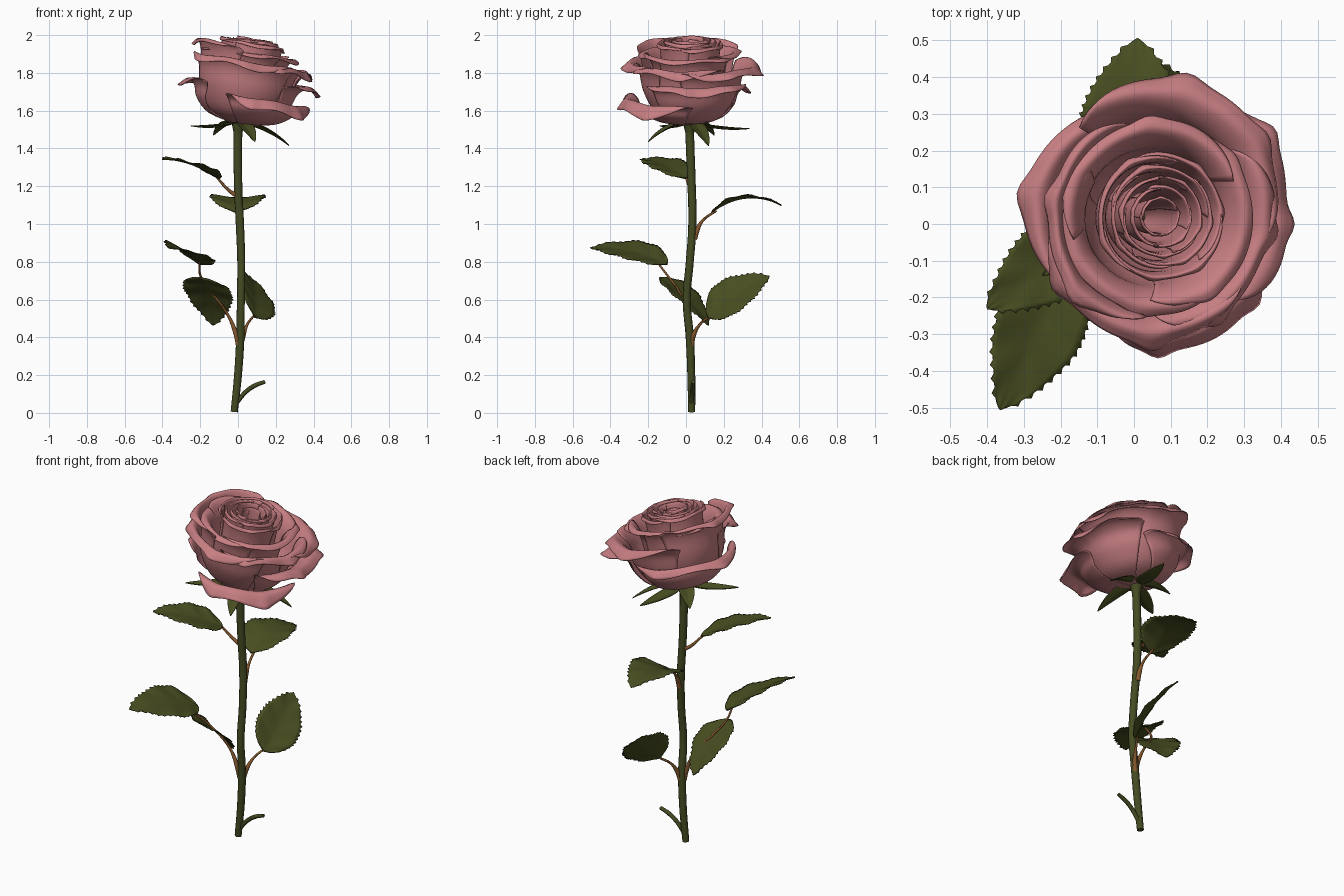
import bpy, math, random
from mathutils import Vector, Matrix

if "Cube" in bpy.data.objects:
    bpy.data.objects.remove(bpy.data.objects["Cube"])

random.seed(4)


def material(name, rgb):
    m = bpy.data.materials.new(name)
    m.diffuse_color = (*rgb, 1)
    m.use_nodes = True
    m.node_tree.nodes["Principled BSDF"].inputs["Base Color"].default_value = m.diffuse_color
    return m


PINK = material("dusty pink", (0.57, 0.21, 0.225))
LEAF = material("leaf green", (0.066, 0.076, 0.015))
STEM = material("stem green", (0.058, 0.07, 0.016))
BROWN = material("stalk brown", (0.24, 0.10, 0.028))


def grid_object(name, rows, mat, thick):
    """Smooth thin sheet from a rectangular grid of points."""
    n = len(rows[0])
    verts = [p for row in rows for p in row]
    faces = [(i * n + j, i * n + j + 1, (i + 1) * n + j + 1, (i + 1) * n + j)
             for i in range(len(rows) - 1) for j in range(n - 1)]
    me = bpy.data.meshes.new(name)
    me.from_pydata(verts, [], faces)
    me.materials.append(mat)
    me.shade_smooth()
    ob = bpy.data.objects.new(name, me)
    bpy.context.collection.objects.link(ob)
    sol = ob.modifiers.new("thickness", 'SOLIDIFY')
    sol.thickness = thick
    sol.offset = 0
    return ob


def tube(name, pts, mat):
    """Round tube through (x, y, z, radius) points."""
    cu = bpy.data.curves.new(name, 'CURVE')
    cu.dimensions = '3D'
    cu.bevel_depth = 1.0
    cu.bevel_resolution = 4
    cu.resolution_u = 8
    cu.use_fill_caps = True
    sp = cu.splines.new('BEZIER')
    sp.bezier_points.add(len(pts) - 1)
    for bp, (x, y, z, r) in zip(sp.bezier_points, pts):
        bp.co = (x, y, z)
        bp.radius = r
        bp.handle_left_type = bp.handle_right_type = 'AUTO'
    cu.materials.append(mat)
    ob = bpy.data.objects.new(name, cu)
    bpy.context.collection.objects.link(ob)
    bpy.ops.object.select_all(action='DESELECT')
    ob.select_set(True)
    bpy.context.view_layer.objects.active = ob
    bpy.ops.object.convert(target='MESH')
    bpy.ops.object.shade_smooth_by_angle()


def leaf(name, base, tip, normal, width, arch, teeth=0.008, fold=0.12, rows=48):
    """Leaf blade from base to tip, arched, folded at the midrib, toothed at the edge."""
    base, d = Vector(base), Vector(tip) - Vector(base)
    n = Vector(normal)
    n = (n - d * n.dot(d) / d.length_squared).normalized()
    w = d.cross(n).normalized()
    out = []
    for i in range(rows + 1):
        t = i / rows
        half = width / 2 * math.sin(math.pi * t ** 0.85) ** 0.75 if 0 < t < 1 else 0.001
        row = []
        for j in range(-6, 7):
            s = j / 6
            side, along = s * half, t - 0.06 * s * s * math.sin(math.pi * t)
            if abs(j) == 6 and i % 3 == 0 and 1 < i < rows - 1:
                side += math.copysign(teeth, s)
                along += teeth * 1.5
            ripple = 0.004 * math.sin(t * 22 - abs(s) * 5) * abs(s) * (teeth > 0)
            up = arch * 4 * t * (1 - t) + fold * half * (abs(s) - 0.25) + ripple
            row.append(base + d * along + w * side + n * up)
        out.append(row)
    grid_object(name, out, LEAF, 0.004)


def spline(pts, s):
    """Catmull-Rom value along a 2D point list."""
    f = min(max(s, 0), 0.9999) * (len(pts) - 1)
    i = int(f)
    t = f - i
    p = [Vector(pts[min(max(k, 0), len(pts) - 1)]) for k in range(i - 1, i + 3)]
    return 0.5 * (2 * p[1] + (p[2] - p[0]) * t + (2 * p[0] - 5 * p[1] + 4 * p[2] - p[3]) * t * t
                  + (3 * p[1] - p[0] - 3 * p[2] + p[3]) * t ** 3)


# flower head frame: leans towards +x
HEAD = Matrix.Translation((0, 0.02, 1.54)) @ Matrix.Rotation(math.radians(10), 4, 'Y')


def petal(name, azimuth, half, belly, lip, height, ruffle, droop=0.02, drop=0.3):
    """Cupped petal: belly radius, lip radius, rim height, lip droop, in the head frame."""
    g = lip - belly
    prof = [(0.02, -0.01), (0.66 * belly, 0.13 * height), (belly * 0.96, 0.5 * height),
            (belly + 0.18 * g, 0.85 * height), (belly + 0.65 * g, 1.01 * height),
            (lip, height - droop)]
    ph, pins = random.uniform(0, 6), [random.uniform(-0.6, -0.1), random.uniform(0.1, 0.6)]
    rows = []
    for i in range(21):
        v = i / 20
        row = []
        for j in range(41):
            u = j / 20 - 1
            r, z = spline(prof, v * (1 - drop * abs(u) ** 3.5))
            a = math.radians(azimuth + u * half * (0.6 + 0.4 * v ** 0.6))
            wave = ruffle * v ** 5 * (1 - 0.7 * abs(u) ** 3)
            r += 0.035 * belly * u * v + wave * 0.4 * math.sin(5 * u + ph)
            r += 1.1 * wave * sum(math.exp(-((u - q) / 0.1) ** 2) for q in pins)
            z += wave * 0.7 * math.sin(7 * u + ph * 2)
            row.append(HEAD @ Vector((r * math.cos(a), r * math.sin(a), z)))
        rows.append(row)
    grid_object(name, rows, PINK, 0.004)


# outer petals: azimuth, half angle, belly, lip, height, lip droop
outer = [(-52, 55, 0.275, 0.385, 0.135, 0.055), (145, 82, 0.245, 0.325, 0.185, 0.035),
         (8, 55, 0.265, 0.395, 0.24, 0.03), (58, 72, 0.26, 0.375, 0.31, 0.03),
         (-105, 72, 0.25, 0.335, 0.32, 0.03), (185, 78, 0.245, 0.305, 0.395, 0.02),
         (-25, 65, 0.24, 0.33, 0.32, 0.03)]
for k, (az, half, b, lip, h, droop) in enumerate(outer):
    petal(f"outer_petal_{k + 1}", az, half, b, lip, h, 0.02, droop)

# inner petals: rings of three, each tighter than the last
rings = [(0.18, 0.265, 0.375, 0.012), (0.148, 0.172, 0.415, 0.007), (0.12, 0.138, 0.43, 0.006),
         (0.095, 0.109, 0.435, 0.005), (0.07, 0.083, 0.43, 0.004), (0.044, 0.052, 0.415, 0.003)]
for k, (b, lip, h, ruf) in enumerate(rings):
    for m in range(3):
        petal(f"inner_petal_{k + 1}_{m + 1}", 110 + 120 * m + 47 * k, 85, b, lip,
              h + random.uniform(-0.012, 0.012), ruf, 0.01, 0.2)

# stem with swollen top, and the cut side shoot at the bottom
tube("stem", [(-0.02, 0.03, 0.005, 0.019), (0.0, 0.028, 0.2, 0.021), (0.012, 0.02, 0.4, 0.022),
              (0.015, 0.004, 0.6, 0.021), (0.017, 0.02, 0.8, 0.021), (0.01, 0.034, 1.0, 0.022),
              (0.001, 0.03, 1.2, 0.022), (0.0, 0.02, 1.48, 0.023), (0.002, 0.02, 1.53, 0.035),
              (0.005, 0.02, 1.57, 0.06)], STEM)
tube("side_shoot", [(-0.01, 0.03, 0.05, 0.012), (0.04, 0.033, 0.11, 0.012),
                    (0.09, 0.036, 0.145, 0.012), (0.143, 0.038, 0.165, 0.010)], STEM)

# brown leaf stalks
tube("upper_left_stalk", [(-0.005, 0.03, 1.15, 0.013), (-0.045, 0.025, 1.175, 0.009),
                          (-0.11, 0.0, 1.245, 0.006)], BROWN)
tube("back_stalk", [(0.012, 0.045, 0.92, 0.014), (0.012, 0.06, 0.97, 0.013),
                    (0.01, 0.09, 1.02, 0.007), (0.0, 0.16, 1.07, 0.006)], BROWN)
tube("lower_left_stalk", [(0.0, 0.015, 0.36, 0.012), (-0.012, 0.012, 0.42, 0.013),
                          (-0.06, 0.005, 0.53, 0.007), (-0.15, -0.04, 0.65, 0.006),
                          (-0.2, -0.10, 0.73, 0.006), (-0.205, -0.15, 0.795, 0.005)], BROWN)
tube("lower_right_stalk", [(0.015, 0.03, 0.35, 0.012), (0.028, 0.04, 0.41, 0.013),
                           (0.05, 0.075, 0.47, 0.007), (0.08, 0.125, 0.51, 0.006)], BROWN)

# leaves
leaf("upper_left_leaf", (-0.1, 0.0, 1.24), (-0.40, -0.23, 1.345), (0.38, 0.12, 0.9), 0.22, 0.025)
leaf("back_leaf", (-0.01, 0.135, 1.06), (0.01, 0.505, 1.10), (0.0, -0.15, 0.98), 0.285, 0.06)
leaf("lower_left_end_leaf", (-0.2, -0.10, 0.785), (-0.365, -0.505, 0.875), (0.38, 0.08, 0.92), 0.26, 0.03)
leaf("lower_left_side_leaf", (-0.2, -0.14, 0.715), (-0.13, 0.12, 0.465), (0.35, 0.65, 0.62), 0.27, 0.025)
leaf("lower_right_leaf", (0.09, 0.115, 0.505), (0.06, 0.44, 0.725), (0.72, -0.35, 0.6), 0.25, 0.03)

# sepals under the flower
for k, tip in enumerate([(-0.25, -0.14, 1.52), (0.27, 0.12, 1.415), (0.07, 0.335, 1.505),
                         (0.09, -0.2, 1.435), (-0.13, 0.15, 1.47)]):
    leaf(f"sepal_{k + 1}", (0, 0.02, 1.54), tip, (0, 0, 1), 0.085, -0.015 if k in (0, 2) else 0.02,
         teeth=0, fold=0.3, rows=16)
